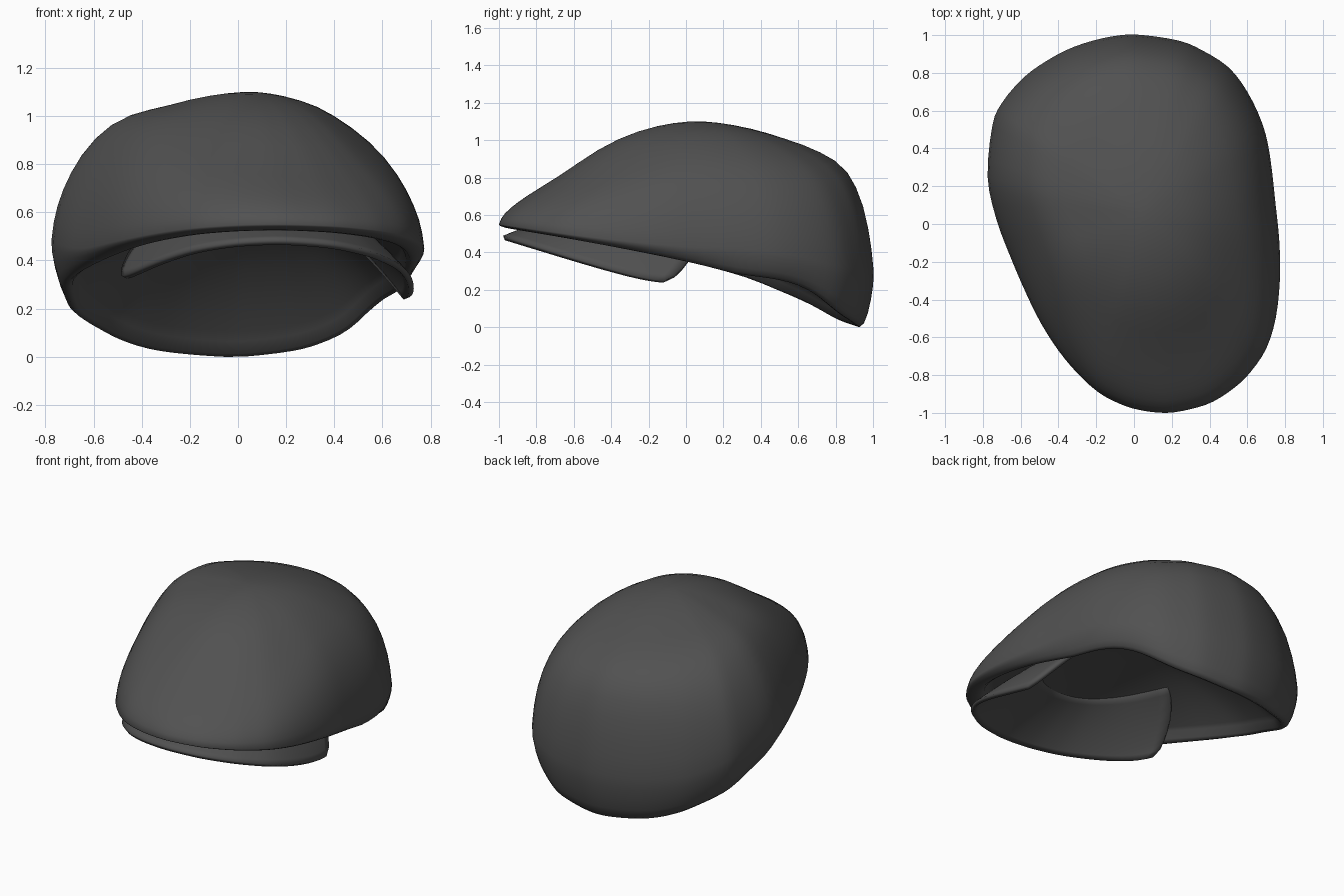
import bpy, math
from mathutils import Vector

if "Cube" in bpy.data.objects:
    bpy.data.objects.remove(bpy.data.objects["Cube"])

CENTRE = Vector((0.05, 0.06))
APEX = 1.10

# plan outline of the cap, clockwise from the back
OUT = [Vector(p) for p in (
    (.05, 1), (.24, .97), (.36, .92), (.5, .83), (.6, .70), (.68, .53), (.72, .36), (.75, .1),
    (.77, -.1), (.772, -.3), (.75, -.5), (.70, -.66), (.62, -.78), (.54, -.86), (.42, -.94),
    (.30, -.98), (.17, -1), (.03, -.985), (-.08, -.95), (-.19, -.89), (-.30, -.79), (-.40, -.67),
    (-.49, -.53), (-.57, -.37), (-.66, -.16), (-.73, .03), (-.775, .25), (-.75, .52),
    (-.70, .64), (-.60, .76), (-.50, .84), (-.36, .92), (-.22, .97), (-.07, 1))]


def outline(u):
    """Closed Catmull-Rom sample of the outline at index u."""
    i, t, n = math.floor(u), u - math.floor(u), len(OUT)
    a, b, c, d = (OUT[(i + k) % n] for k in (-1, 0, 1, 2))
    return 0.5 * (2 * b + (c - a) * t + (2 * a - 5 * b + 4 * c - d) * t * t
                  + (3 * b - a - 3 * c + d) * t ** 3)


def curve(xs, ys, x):
    """Smooth Hermite curve through points."""
    x = min(max(x, xs[0]), xs[-1])
    i = max(k for k in range(len(xs) - 1) if xs[k] <= x)

    def slope(k):
        a, b = max(k - 1, 0), min(k + 1, len(xs) - 1)
        return (ys[b] - ys[a]) / (xs[b] - xs[a])
    h = xs[i + 1] - xs[i]
    t = (x - xs[i]) / h
    return ((2 * t**3 - 3 * t**2 + 1) * ys[i] + (t**3 - 2 * t**2 + t) * h * slope(i)
            + (3 * t**2 - 2 * t**3) * ys[i + 1] + (t**3 - t**2) * h * slope(i + 1))


def bump(x, mid, half):
    return math.cos(min(abs(x - mid) / half, 1) * math.pi / 2) ** 2


R_KEYS = (-.238, 0, .238, .457, .714, .86, .947, .985, 1)
FRONT = (.935, 1, .935, .765, .44, .265, .145, .065, 0)
SIDE = (.965, 1, .965, .88, .69, .50, .30, .14, 0)
BACK = (.968, 1, .968, .90, .785, .65, .41, .17, 0)


def widest_z(p):
    z = curve((-1, -.5, 0, .3, .6, .8, 1), (.55, .48, .43, .42, .38, .33, .30), p.y)
    return z + .08 * max(-p.x, 0) * bump(p.y, .3, .6)


def rim_z(p):
    z = curve((-1, -.6, 0, .33, .55, .72, .88, 1), (.525, .46, .35, .27, .19, .12, .04, 0), p.y)
    return z + .12 * max(p.x, 0) * bump(p.y, .72, .5)


def crown_z(p, r):
    """Height of the crown at fraction r from the centre towards outline point p."""
    d = (p - CENTRE).normalized()
    c = d.dot(Vector((-.26, .966)))   # -1 cap front, 1 cap back
    w = abs(c) ** 2.4
    f = (1 - w) * curve(R_KEYS, SIDE, r) + w * curve(R_KEYS, FRONT if c < 0 else BACK, r)
    f += .06 * max(-d.x, 0) ** 2 * bump(r, .68, .32)   # fuller left shoulder
    e = widest_z(p)
    return e + (APEX - e) * f


LINING_TOP = .63


def lining_z(p, r):
    """Shallow dome of the inside."""
    b = rim_z(p) + .05
    return min(b + (LINING_TOP - b) * (1 - (r / .88) ** 2.2), crown_z(p, r) - .05)


def at(p, r, z):
    q = CENTRE + (p - CENTRE) * r
    return (q.x, q.y, z)


def make(name, verts, faces, mat):
    me = bpy.data.meshes.new(name)
    me.from_pydata(verts, [], faces)
    me.materials.append(mat)
    ob = bpy.data.objects.new(name, me)
    bpy.context.collection.objects.link(ob)
    for f in me.polygons:
        f.use_smooth = True
    return ob


felt = bpy.data.materials.new("dark grey felt")
felt.diffuse_color = (0.083, 0.083, 0.083, 1)
felt.use_nodes = True
felt.node_tree.nodes["Principled BSDF"].inputs["Base Color"].default_value = felt.diffuse_color

# crown: outer dome, rolled rim and inner lining in one shell
N = 102
columns = []
for k in range(N):
    p = outline(k * len(OUT) / N)
    e, b = widest_z(p), rim_z(p)
    col = [at(p, r, crown_z(p, r)) for r in
           (.05, .12, .2, .3, .4, .5, .6, .7, .78, .85, .9, .94, .97, .988)]
    col += [at(p, r, e + (b - e) * t) for r, t in
            ((1, 0), (.997, .25), (.985, .5), (.967, .75), (.945, .93), (.92, 1))]
    col += [at(p, .895, b + .012)]
    col += [at(p, r, lining_z(p, r)) for r in
            (.87, .84, .79, .72, .62, .5, .38, .25, .12)]
    columns.append(col)
M = len(columns[0])
verts = [v for c in columns for v in c]
top, low = len(verts), len(verts) + 1
verts += [(CENTRE.x, CENTRE.y, APEX), (CENTRE.x, CENTRE.y, LINING_TOP)]
faces = []
for k in range(N):
    a, b = k * M, (k + 1) % N * M
    faces += [(a + j, b + j, b + j + 1, a + j + 1) for j in range(M - 1)]
    faces += [(top, b, a), (low, a + M - 1, b + M - 1)]
make("cap_crown", verts, faces, felt)

# brim: curved crescent under the front, blending up into the lining
K, U0, U1 = 60, 8.2, 22.5
ROWS = (0, .03, .07, .12, .18, .26, .36, .44)
verts, faces = [], []
for k in range(K + 1):
    s = 2 * k / K - 1
    u = U0 + (U1 - U0) * k / K
    p = outline(u)
    edge = .975 - .055 * s * s - .02 * abs(s) ** 10
    y = CENTRE.y + (p.y - CENTRE.y) * edge
    z = .485 - .31 * (y + 1) + .03 * abs(s) ** 10
    for dr in ROWS:
        t = dr / ROWS[-1]
        q = outline(u + 1.6 * s * abs(s) ** 7 * t ** .6)   # ends splay out as they rise
        goal = lining_z(q, edge - ROWS[-1]) + .02
        verts.append(at(q, edge - dr, z + (goal - z) * (1.25 * t - .25 * t * t)))
W = len(ROWS)
for k in range(K):
    for j in range(W - 1):
        a = k * W + j
        faces.append((a, a + 1, a + W + 1, a + W))
brim = make("cap_brim", verts, faces, felt)
thick = brim.modifiers.new("thickness", 'SOLIDIFY')
thick.thickness = 0.026
thick.offset = 0
